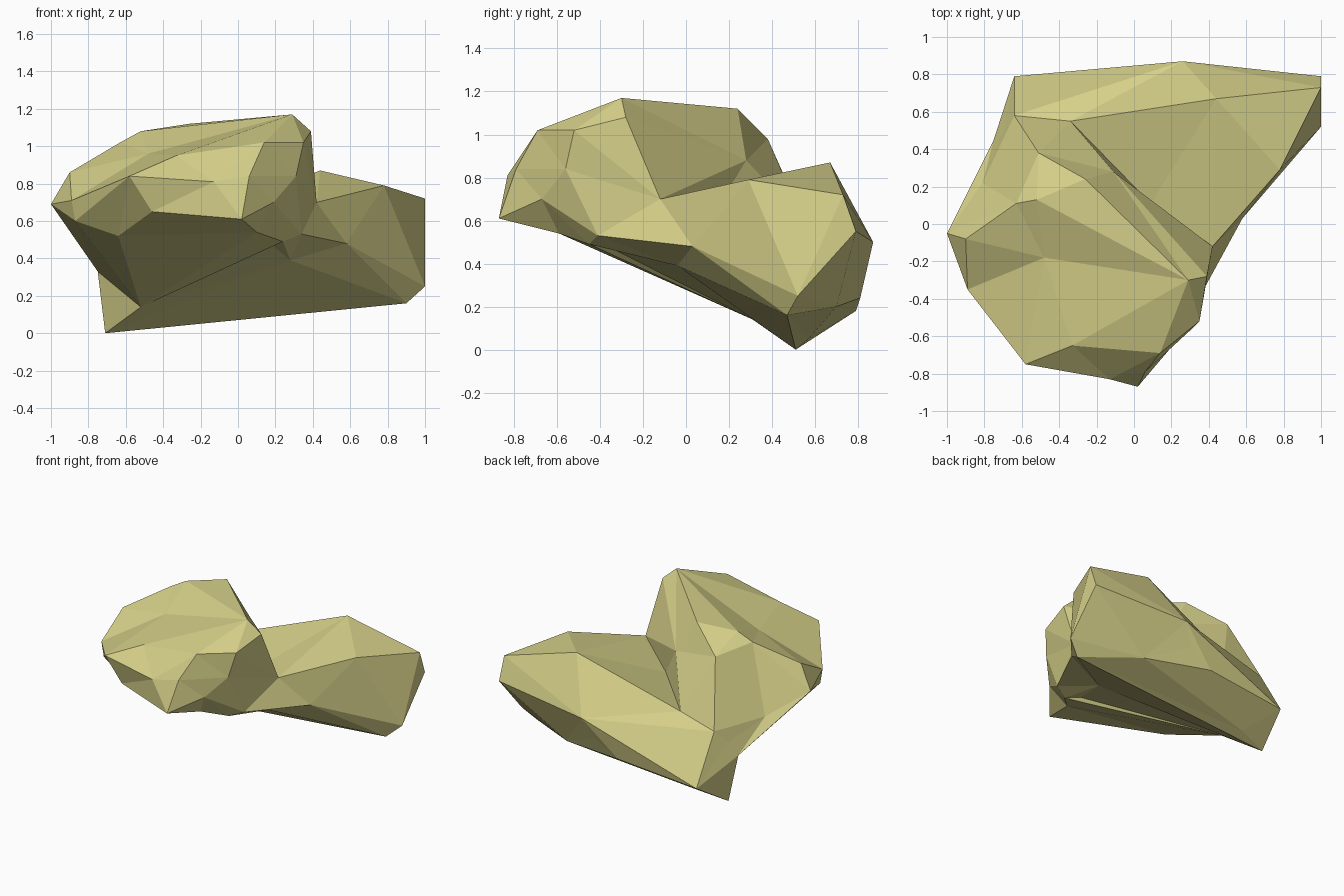
import bpy
import bmesh
from mathutils import Vector

# Remove only the default cube
default_cube = bpy.data.objects.get("Cube")
if default_cube:
    bpy.data.objects.remove(default_cube, do_unlink=True)

# Single sandstone colour
sandstone = bpy.data.materials.new("sandstone")
sandstone.use_nodes = True
sandstone_colour = (.67, .63, .25, 1)
sandstone.diffuse_color = sandstone_colour
shader = next(node for node in sandstone.node_tree.nodes if node.type == "BSDF_PRINCIPLED")
shader.inputs["Base Color"].default_value = sandstone_colour
shader.inputs["Roughness"].default_value = .9

# How far corners are rounded towards a ball while the facets are chosen
ROUNDING = .7


def wrap(points):
    """Return a hull mesh of the points and the list of its vertices in order."""
    bm = bmesh.new()
    verts = [bm.verts.new(point) for point in points]
    bmesh.ops.convex_hull(bm, input=verts)
    return bm, verts


def faceted_lobe(name, core, corners):
    """Make a flat-sided boulder through every corner, including hollow ones.

    The corners are rounded towards a ball about the core, any still buried are
    pushed out until the hull reaches them, then all return to their true places.
    """
    core = Vector(core)
    arms = [Vector(corner) - core for corner in corners]
    reach = [arm.length ** -ROUNDING for arm in arms]
    for attempt in range(400):
        bm, verts = wrap([core + arm * scale for arm, scale in zip(arms, reach)])
        buried = [i for i, vert in enumerate(verts) if not vert.link_faces]
        if not buried:
            break
        for i in buried:
            reach[i] *= 1.01
        bm.free()
    else:
        bm, verts = wrap(corners)
    for vert, arm in zip(verts, arms):
        vert.co = core + arm
    bmesh.ops.delete(bm, geom=[v for v in verts if not v.link_faces], context="VERTS")
    bmesh.ops.triangulate(bm, faces=bm.faces[:])
    bmesh.ops.recalc_face_normals(bm, faces=bm.faces[:])

    mesh = bpy.data.meshes.new(name)
    bm.to_mesh(mesh)
    bm.free()
    mesh.materials.append(sandstone)
    lobe = bpy.data.objects.new(name, mesh)
    bpy.context.scene.collection.objects.link(lobe)
    return lobe


# Corners shared by both lobes, along the cleft and up the rear left side
cleft = [(.42, -.12, .7), (.09, .11, .6), (-.34, .55, .59),
         (.34, -.41, .53), (.24, -.45, .49), (.1, -.59, .54)]
heel = [(-.52, .31, .14), (-.75, .45, .33), (-.7, .5, .43), (-.64, .58, .53)]

# Tall lobe: ridge, shoulders, snout, underside
ridge = [(.29, -.3, 1.17), (.39, -.28, 1.08), (-.26, .24, 1.12), (-.52, .13, 1.08),
         (-.63, .11, 1.02), (-.51, .38, .98), (-.11, .28, .88), (-.48, -.18, .96)]
shoulder = [(-.9, -.08, .86), (-1, -.05, .69), (-.89, -.35, .71), (-.87, -.35, .6),
            (-.81, .22, .55)]
snout = [(.14, -.69, 1.02), (.35, -.52, 1.02), (-.33, -.65, .95), (-.58, -.75, .84),
         (-.13, -.83, .81), (.06, -.79, .84), (.02, -.87, .61), (.19, -.67, .7),
         (.31, -.56, .84)]
underside = [(-.46, -.72, .65), (-.64, -.43, .52)]
rock = faceted_lobe("rock", (-.15, -.1, .7),
                    ridge + shoulder + snout + underside + cleft + heel)

# Low lobe: crest, outer end, back and base
crest = [(.78, .29, .79), (.44, .67, .87), (1, .73, .72)]
outer_end = [(1, .79, .55), (1, .52, .25), (.9, .47, .16), (.58, .03, .48)]
back = [(.26, .87, .5), (.18, .82, .35), (0, .81, .24), (-.64, .79, .18)]
base = [(.5, .7, .2), (-.48, .57, .05), (-.71, .51, 0), (.28, -.04, .39)]
low_lobe = faceted_lobe("low_lobe", (.2, .4, .4),
                        crest + outer_end + back + base + cleft + heel)

# Fuse the two lobes into one solid rock
fuse = rock.modifiers.new("fuse", "BOOLEAN")
fuse.operation = "UNION"
fuse.solver = "EXACT"
fuse.object = low_lobe
bpy.context.view_layer.update()
evaluated = rock.evaluated_get(bpy.context.evaluated_depsgraph_get())
fused_mesh = bpy.data.meshes.new_from_object(evaluated)
rock.modifiers.clear()
rock.data = fused_mesh
bpy.data.objects.remove(low_lobe, do_unlink=True)

# Flat facets
for facet in rock.data.polygons:
    facet.use_smooth = False
